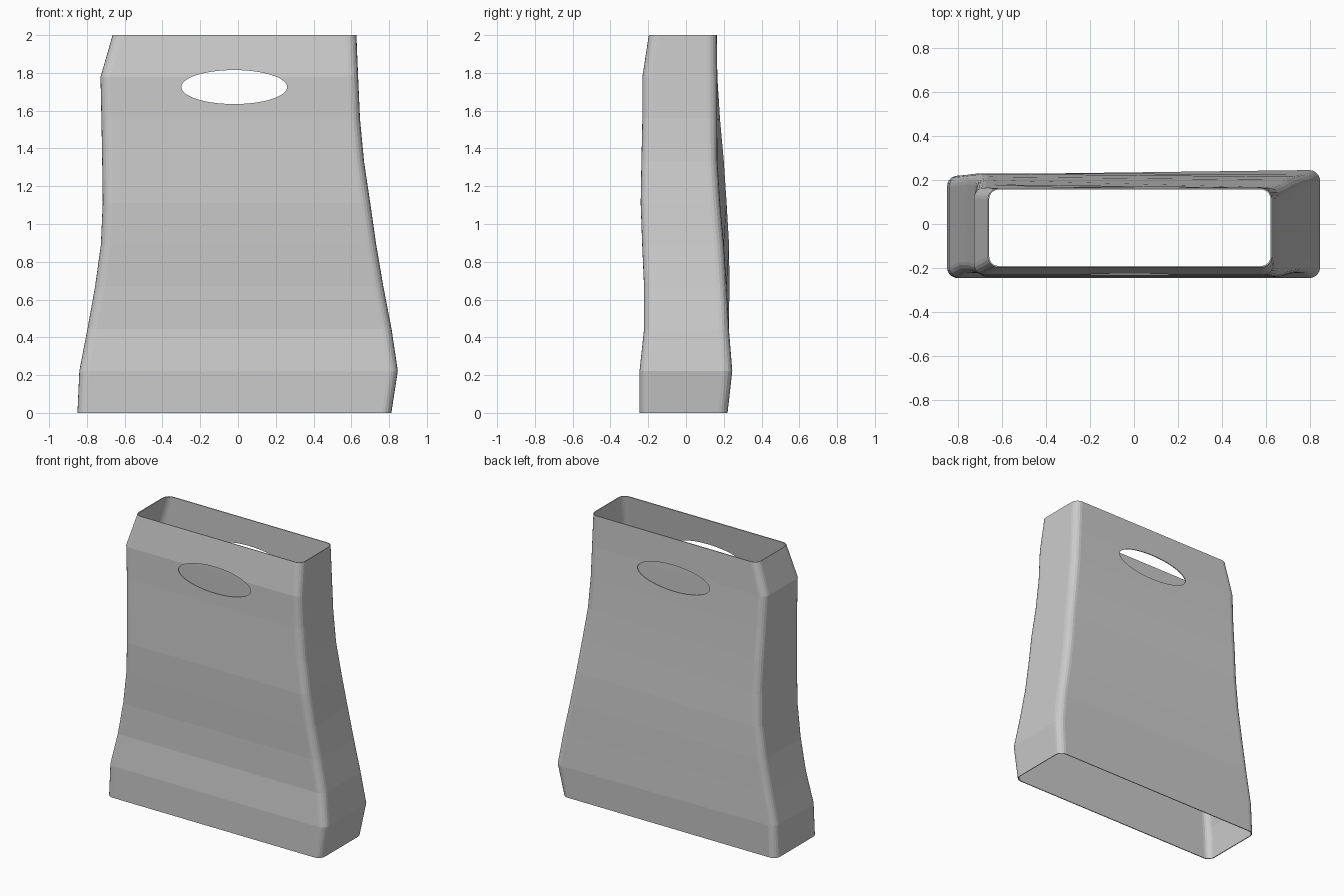
import bpy, bmesh, math

if "Cube" in bpy.data.objects:
    bpy.data.objects.remove(bpy.data.objects["Cube"])

# Cross-sections, evenly spaced in height: left x, right x, front y, back-left y, back-right y
SECTIONS = [
    (-.85, .812, -.246, .22, .22),
    (-.84, .846, -.246, .22, .245),
    (-.797, .813, -.222, .225, .227),
    (-.757, .77, -.222, .23, .215),
    (-.726, .732, -.232, .228, .20),
    (-.716, .70, -.24, .215, .18),
    (-.719, .667, -.236, .20, .166),
    (-.723, .646, -.231, .18, .165),
    (-.728, .636, -.231, .166, .165),
    (-.664, .627, -.197, .163, .163),
]
RADIUS, STEPS, WALL = .05, 5, .006


def ring(bm, section, z):
    """Rounded rectangle, anticlockwise from the front right corner."""
    x0, x1, y0, yl, yr = section
    corners = [(x1 - RADIUS, y0 + RADIUS), (x1 - RADIUS, yr - RADIUS),
               (x0 + RADIUS, yl - RADIUS), (x0 + RADIUS, y0 + RADIUS)]
    verts = []
    for i, (cx, cy) in enumerate(corners):
        for k in range(STEPS + 1):
            a = math.radians(-90 + 90 * i + 90 * k / STEPS)
            verts.append(bm.verts.new((cx + RADIUS * math.cos(a),
                                       cy + RADIUS * math.sin(a), z)))
    return verts


# Bag shell, open at the top and bottom
bm = bmesh.new()
top = len(SECTIONS) - 1
rings = [ring(bm, s, 2 * i / top) for i, s in enumerate(SECTIONS)]
for low, high in zip(rings, rings[1:]):
    n = len(low)
    for i in range(n):
        j = (i + 1) % n
        bm.faces.new((low[i], low[j], high[j], high[i]))
mesh = bpy.data.meshes.new("bag_shell")
bm.to_mesh(mesh)
bm.free()
bag = bpy.data.objects.new("bag_shell", mesh)
bpy.context.collection.objects.link(bag)

# Thin wall
wall = bag.modifiers.new("wall", 'SOLIDIFY')
wall.thickness = WALL
wall.offset = -1

# Oval handle hole through front and back
bpy.ops.mesh.primitive_cylinder_add(vertices=64, radius=1, depth=1,
                                    location=(-.02, 0, 1.725),
                                    rotation=(math.pi / 2, 0, 0))
cutter = bpy.context.object
cutter.name = "handle_hole_cutter"
cutter.scale = (.28, .09, 1)
cutter.hide_render = True
cutter.display_type = 'WIRE'
hole = bag.modifiers.new("handle_hole", 'BOOLEAN')
hole.operation = 'DIFFERENCE'
hole.solver = 'EXACT'
hole.object = cutter

# Bake the modifiers and drop the cutter
bpy.ops.object.select_all(action='DESELECT')
bag.select_set(True)
bpy.context.view_layer.objects.active = bag
for name in ("wall", "handle_hole"):
    bpy.ops.object.modifier_apply(modifier=name)
bpy.data.objects.remove(cutter)
